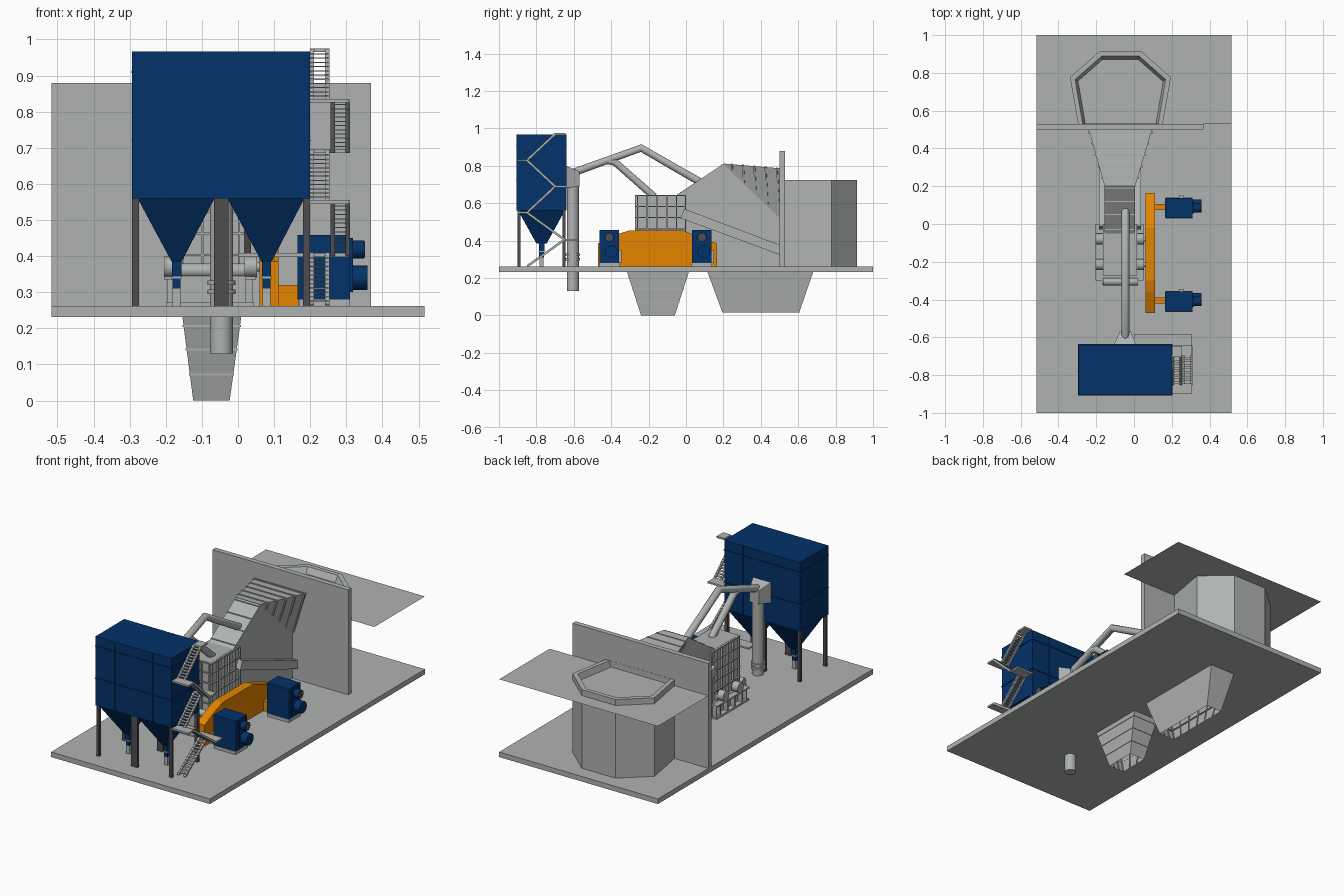
import bpy, bmesh, math
from mathutils import Vector

if "Cube" in bpy.data.objects:
    bpy.data.objects.remove(bpy.data.objects["Cube"])


def mat(name, r, g, b):
    m = bpy.data.materials.new(name)
    m.diffuse_color = (r, g, b, 1)
    m.use_nodes = True
    m.node_tree.nodes["Principled BSDF"].inputs["Base Color"].default_value = m.diffuse_color
    return m


CONCRETE = mat("concrete grey", .435, .45, .45)
STEEL = mat("light steel", .435, .45, .45)
BLUE = mat("deep blue", .001, .032, .145)
ORANGE = mat("guard orange", .78, .235, .0)
DARK = mat("dark steel", .075, .075, .08)
CX = -.072                                   # centre line of the process equipment


def finish(name, bm, m, smooth=False):
    bmesh.ops.recalc_face_normals(bm, faces=bm.faces)
    me = bpy.data.meshes.new(name)
    bm.to_mesh(me)
    bm.free()
    me.materials.append(m)
    ob = bpy.data.objects.new(name, me)
    bpy.context.collection.objects.link(ob)
    if smooth:
        bpy.ops.object.select_all(action='DESELECT')
        ob.select_set(True)
        bpy.context.view_layer.objects.active = ob
        bpy.ops.object.shade_smooth_by_angle(angle=math.radians(35))
    return ob


def add_loft(bm, rings, caps=True):
    vs = [[bm.verts.new(p) for p in r] for r in rings]
    n = len(vs[0])
    for a, b in zip(vs, vs[1:]):
        for i in range(n):
            j = (i + 1) % n
            bm.faces.new((a[i], a[j], b[j], b[i]))
    if caps:
        bm.faces.new(vs[0])
        bm.faces.new(vs[-1])


def rect(x0, x1, y0, y1, z):
    return [(x0, y0, z), (x1, y0, z), (x1, y1, z), (x0, y1, z)]


def boxes(name, m, *items):
    bm = bmesh.new()
    for x0, x1, y0, y1, z0, z1 in items:
        add_loft(bm, [rect(x0, x1, y0, y1, z0), rect(x0, x1, y0, y1, z1)])
    return finish(name, bm, m)


def loft(name, m, rings, caps=True, smooth=False):
    bm = bmesh.new()
    add_loft(bm, rings, caps)
    return finish(name, bm, m, smooth)


def profile(name, m, x0, x1, pts):
    return loft(name, m, [[(x, y, z) for y, z in pts] for x in (x0, x1)])


def bars(name, m, segs, w):
    bm = bmesh.new()
    for p, q in segs:
        p, q = Vector(p), Vector(q)
        rot = (q - p).to_track_quat('Z', 'Y')
        sq = [Vector((a * w / 2, b * w / 2, 0)) for a, b in ((-1, -1), (1, -1), (1, 1), (-1, 1))]
        add_loft(bm, [[c + rot @ s for s in sq] for c in (p, q)])
    return finish(name, bm, m)


def cyl(name, m, p, q, r, n=24):
    p, q = Vector(p), Vector(q)
    rot = (q - p).to_track_quat('Z', 'Y')
    circ = [rot @ Vector((r * math.cos(t * math.tau / n), r * math.sin(t * math.tau / n), 0)) for t in range(n)]
    return loft(name, m, [[c + s for s in circ] for c in (p, q)], smooth=True)


def duct(name, pts, r):
    cu = bpy.data.curves.new(name, 'CURVE')
    cu.dimensions, cu.bevel_depth, cu.bevel_resolution, cu.use_fill_caps = '3D', r, 5, True
    sp = cu.splines.new('POLY')
    sp.points.add(len(pts) - 1)
    for s, p in zip(sp.points, pts):
        s.co = (*p, 1)
    cu.materials.append(STEEL)
    ob = bpy.data.objects.new(name, cu)
    bpy.context.collection.objects.link(ob)


def lerp(a, b, t):
    return [u + (v - u) * t for u, v in zip(a, b)]


# Ground slab and dividing wall
boxes("ground_slab", CONCRETE, (-.517, .517, -1, 1, .232, .262))
boxes("dividing_wall", CONCRETE, (-.517, .368, .5, .53, .262, .88))

# Octagonal dump hopper with sloping inside walls
def octo(a, b, c, y1, y2, y3, z):
    return [(CX - c, y3, z), (CX - b, y2, z), (CX - a, y1, z), (CX + a, y1, z), (CX + b, y2, z), (CX + c, y3, z)]

loft("dump_hopper", STEEL, [octo(.11, .267, .224, .915, .777, .53, .262),
                            octo(.11, .267, .224, .915, .777, .53, .725),
                            octo(.098, .24, .2, .89, .765, .531, .725),
                            octo(.075, .085, .085, .69, .68, .531, .38)], caps=False)
boxes("hopper_apron_floor", DARK, (CX - .07, CX + .07, .53, .685, .37, .385))
boxes("hopper_apron_skirts", STEEL, *[(CX + s * .08 - .01, CX + s * .08 + .01, .53, .69, .37, .4) for s in (-1, 1)])
boxes("apron_slats", DARK, *[(CX - .07, CX + .07, y, y + .006, .385, .391) for y in [.54 + .02 * i for i in range(8)]])

# Raised unloading deck, a thin sheet cut around the hopper
bm = bmesh.new()
bm.faces.new([bm.verts.new(p) for p in [(-.517, .53, .69)] + octo(.11, .267, .224, .915, .777, .53, .69)
              + [(.517, .53, .69), (.517, 1, .69), (-.517, 1, .69)]])
bmesh.ops.triangulate(bm, faces=bm.faces)
finish("unloading_deck", bm, CONCRETE)

# Discharge pits under the slab, open at the bottom, with ribs on the inside
def pit(name, top, bot, z0, nx, ny, band):
    loft(name, STEEL, [rect(*bot, z0), rect(*top, .232)], caps=False)
    bm = bmesh.new()
    for t in (.3, .6, .88):
        r = lerp(bot, top, t)
        z = z0 + (.232 - z0) * t
        off = [r[0] - band, r[1] + band, r[2] - band, r[3] + band]
        add_loft(bm, [rect(*r, z), rect(*off, z), rect(*off, z + .005), rect(*r, z + .005)], caps=False)
    finish(name + "_bands", bm, STEEL)
    segs, d = [], .004
    for i in range(ny + 1):
        f = min(max(i / ny, .02), .98)
        for s in (0, 1):
            e = d if s == 0 else -d
            segs.append(((bot[s] + e, bot[2] + (bot[3] - bot[2]) * f, z0 + .003),
                         (top[s] + e, top[2] + (top[3] - top[2]) * f, .232)))
    for i in range(1, nx):
        for s in (2, 3):
            e = d if s == 2 else -d
            segs.append(((bot[0] + (bot[1] - bot[0]) * i / nx, bot[s] + e, z0 + .003),
                         (top[0] + (top[1] - top[0]) * i / nx, top[s] + e, .232)))
    bars(name + "_ribs", STEEL, segs, .005)

pit("crusher_pit", (-.154, .009, -.315, .015), (-.124, -.023, -.24, -.06), 0, 3, 3, .003)
pit("feeder_pit", (-.154, .009, .115, .68), (-.124, -.023, .195, .605), .015, 3, 6, -.006)

# Crusher: base, housing, ribs, bearings
X0, X1 = -.155, .006
boxes("crusher_base", STEEL, (-.2, .045, -.3, .0, .262, .272), (-.17, .022, -.32, 0, .272, .345),
      *[(-.195, .042, y, y + .008, .272, .335) for y in (-.29, -.25, -.18, -.115, -.045, -.012)],
      (-.205, .05, -.3, 0, .335, .343))
boxes("crusher_housing", STEEL, (X0, X1, -.265, 0, .345, .645))
boxes("crusher_ribs", STEEL,
      *[(X0 - .012, X1 + .012, y, y + .006, .345, .64) for y in (-.262, -.21, -.158, -.106, -.054, -.006)],
      *[(X0 - .01, X1 + .01, -.272, 0, z, z + .006) for z in (.4, .46, .52, .58, .638)],
      *[(x, x + .006, -.274, -.26, .345, .64) for x in (-.155, -.102, -.051, 0)])
for i, y in enumerate((-.215, -.08)):
    cyl(f"rotor_shaft_{i}", STEEL, (-.205, y, .37), (.065, y, .37), .012)
    for s, (a, b) in enumerate(((-.205, -.165), (.015, .052))):
        cyl(f"bearing_{i}_{s}", STEEL, (a, y, .37), (b, y, .37), .029)
cyl("crusher_front_roll", STEEL, (-.165, -.305, .36), (.02, -.305, .36), .02)

# Inlet hood, flared throat and inclined apron feeder
profile("feed_hood", STEEL, X0, X1, [(-.05, .645), (.2, .81), (.5, .52), (.5, .262), (.14, .262), (0, .4), (-.05, .5)])
loft("flared_throat", STEEL, [[(X0, .2, .812), (X1, .2, .812), (X1, .201, .806), (X0, .201, .806)],
                              [(-.24, .5, .787), (.095, .5, .787), (X1, .5, .52), (X0, .5, .52)]])
segs = []
for t in (.15, .35, .55, .75, .95):
    for a, b, e in ((X0, -.24, -.003), (X1, .095, .003)):
        y = .2 + .3 * t
        segs.append(((a + (b - a) * t + e, y, .811 - .025 * t), (a + e, y + .015 * t, .81 - .29 * t)))
    segs.append(((X0 - .085 * t, y, .811 - .025 * t), (X1 + .089 * t, y, .811 - .025 * t)))
bars("throat_ribs", STEEL, segs, .009)
bars("hood_ribs", STEEL, [((X0, y, .678 + .66 * y), (X1, y, .678 + .66 * y)) for y in (-.03, .05, .12, .19)], .006)
for i, (a, b) in enumerate(((X0 - .03, X0), (X1, X1 + .03))):
    profile(f"feeder_side_beam_{i}", STEEL, a, b, [(-.01, .57), (-.03, .52), (.5, .325), (.5, .378)])

# Orange drive guard and two drive motors
profile("belt_guard", ORANGE, .06, .112, [(-.47, .262), (-.47, .385), (-.36, .437), (-.3, .455), (-.02, .455),
                                          (.165, .385), (.165, .262)])
for i, y in enumerate((-.41, .085)):
    boxes(f"coupling_guard_{i}", ORANGE, (.112, .168, y - .01, y + .022, .262, .32))
    boxes(f"motor_foot_{i}", STEEL, (.17, .31, y - .055, y + .055, .262, .28))
    boxes(f"motor_body_{i}", BLUE, (.165, .31, y - .052, y + .052, .28, .458), (.31, .318, y - .03, y + .03, .3, .45))
    boxes(f"motor_terminal_box_{i}", STEEL, (.237, .263, y + .05, y + .066, .28, .35))
    cyl(f"motor_fan_{i}", BLUE, (.31, y, .418), (.35, y, .418), .025)
    cyl(f"motor_fan_grille_{i}", DARK, (.35, y, .418), (.352, y, .418), .021)
    cyl(f"motor_cooler_{i}", BLUE, (.31, y + .01, .34), (.358, y + .01, .34), .034)

# Filter house with two collecting hoppers on legs
boxes("filter_house", BLUE, (-.293, .199, -.905, -.64, .56, .967))
boxes("filter_house_bands", BLUE, *[(-.297, .203, -.909, -.636, z, z + .002) for z in (.72, .909)])
boxes("filter_house_seams", BLUE, *[(x, x + .004, -.907, -.638, .56, .967) for x in (-.172, -.05, .075)])
for i, x in enumerate((-.17, .079)):
    loft(f"filter_hopper_{i}", BLUE, [rect(x - .108, x + .105, -.897, -.648, .56), rect(x - .014, x + .014, -.8, -.745, .385)])
    boxes(f"discharge_valve_{i}", BLUE, (x - .013, x + .013, -.787, -.757, .345, .385), (x - .011, x + .011, -.785, -.76, .31, .345))
    boxes(f"discharge_chute_{i}", STEEL, (x - .011, x + .011, -.784, -.761, .262, .31), (x - .015, x + .015, -.789, -.756, .338, .344))
boxes("filter_legs", DARK, *[(a, b, y, y + .016, .262, .56) for a, b in ((-.293, -.274), (-.066, -.026), (.18, .199))
                             for y in (-.9, -.66)])

# Dust ducts, clean air outlet box and stack
duct("main_dust_duct", [(-.046, -.6, .765), (-.046, -.24, .895), (-.046, .09, .705)], .021)
duct("branch_dust_duct", [(-.046, -.42, .828), (-.046, -.38, .82), (-.046, -.17, .635)], .02)
loft("outlet_box", STEEL, [[(-.106, -.64, .68), (.012, -.64, .68), (.012, -.64, .8), (-.106, -.64, .8)],
                           [(-.076, -.57, .69), (-.016, -.57, .69), (-.016, -.57, .77), (-.076, -.57, .77)]])
cyl("exhaust_stack", STEEL, (-.046, -.605, .13), (-.046, -.605, .75), .032)
for i, z in enumerate((.295, .32)):
    cyl(f"stack_collar_{i}", STEEL, (-.046, -.605, z), (-.046, -.605, z + .012), .039)

# Zigzag stairs: stringers, treads and landings on the filter house side
flights = [(.2, -.85, .262, -.65, .405), (.257, -.65, .405, -.85, .55), (.2, -.85, .55, -.7, .69),
           (.257, -.7, .69, -.85, .83), (.2, -.85, .83, -.7, .97)]
segs, treads = [], []
for x, ya, za, yb, zb in flights:
    segs += [((x + d, ya, za), (x + d, yb, zb)) for d in (.005, .047)]
    for k in range(1, 12):
        y, z = ya + (yb - ya) * k / 12, za + (zb - za) * k / 12
        treads.append((x, x + .05, y - .009, y + .009, z, z + .003))
bars("stair_stringers", STEEL, segs, .012)
boxes("stair_treads", STEEL, *treads)
boxes("stair_landings", STEEL, (.0, .307, -.65, -.583, .398, .408), (.2, .307, -.9, -.845, .545, .555),
      (.2, .307, -.705, -.64, .685, .695), (.2, .307, -.9, -.845, .825, .835), (.2, .252, -.705, -.645, .965, .975))
